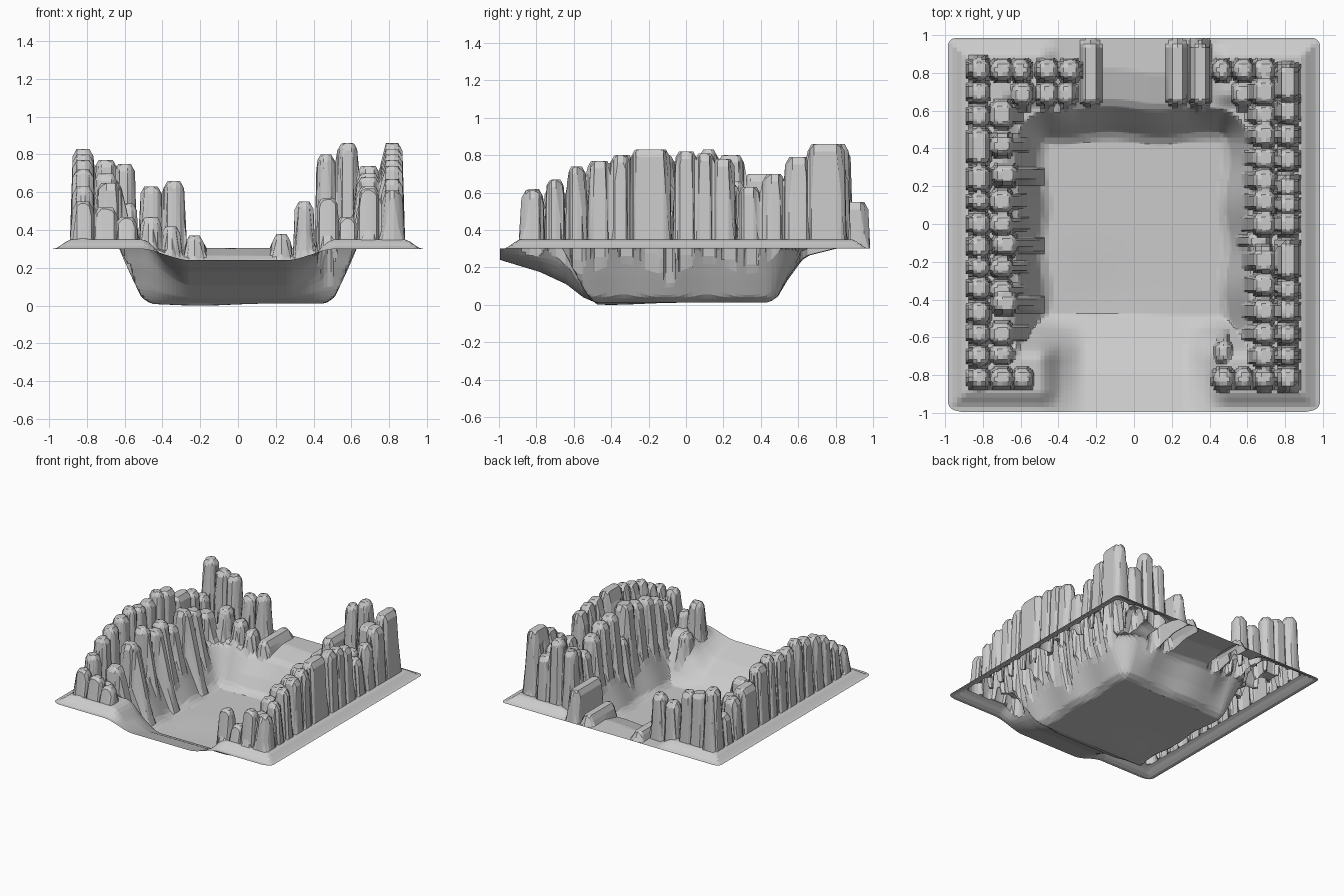
import bpy, bmesh, math

if "Cube" in bpy.data.objects:
    bpy.data.objects.remove(bpy.data.objects["Cube"])


def smooth(a, b, v):
    t = min(1, max(0, (v - a) / (b - a)))
    return t * t * (3 - 2 * t)


def curve(pts, v):
    # piecewise linear profile
    if v <= pts[0][0]:
        return pts[0][1]
    for (a, p), (b, q) in zip(pts, pts[1:]):
        if v <= b:
            return p + (q - p) * (v - a) / (b - a)
    return pts[-1][1]


WALL = [(0, .01), (.05, .045), (.1, .15), (.15, .26), (.17, .30), (.3, .30)]
BACK = [(0, .01), (.05, .045), (.1, .13), (.18, .24), (.22, .265), (.38, .305), (.57, .30)]
RAMP = [(0, .01), (.07, .04), (.16, .11), (.3, .175), (.53, .245)]


def ground(x, y):
    ax = abs(x)
    dx = max(0, ax - .45 + .012 * math.sin(14 * y))
    dy = max(0, y - .43 + .012 * math.sin(12 * x))
    df = max(0, -.48 - y)
    if dy > 0:                      # back wall with a shallow pass
        d = math.hypot(dx, dy)
        k = smooth(.28, .45, ax)
        z = curve(BACK, d) * (1 - k) + curve(WALL, d) * k
    elif df > 0:                    # front ramp, rising to the rim at both sides
        r = curve(RAMP, df)
        k = smooth(.25, .52, ax) * smooth(0, .25, df)
        z = max(r + (.30 - r) * k, curve(WALL, dx))
    else:
        z = curve(WALL, dx)
    if z < .011:                    # slight dip in the floor
        z = .012 - .012 * math.exp(-((x + .2) ** 2 + (y + .4) ** 2) * 20)
    # raised skirt around the rocks
    m = max(ax, abs(y))
    return z + .05 * smooth(.98, .88, m) * smooth(.60, .7, m) * smooth(.38, .5, ax)


# ---- rock layout: (x, y, half x, half y, height, foot x, foot y) ----
rocks = []


def row_y(x, items, hx=.055, foot=0):
    for y, hy, h in items:
        rocks.append((x, y, hx, hy, h, foot, 0))


def row_x(y, items, hy=.055, foot=0):
    for x, hx, h in items:
        rocks.append((x, y, hx, hy, h, 0, foot))


# left outer wall
row_y(-.82, [(.82, .06, .83), (.70, .06, .58), (.57, .06, .66), (.41, .10, .70),
             (.24, .07, .80), (.12, .05, .83), (0, .06, .80), (-.12, .06, .80),
             (-.23, .05, .83), (-.34, .06, .80), (-.47, .06, .77), (-.58, .055, .72),
             (-.70, .055, .63), (-.82, .055, .55)])
# left inner buttresses
row_y(-.70, [(.58, .07, .52), (.42, .06, .60), (.12, .06, .58), (0, .055, .66), (-.23, .05, .70),
             (-.35, .05, .60), (-.58, .06, .52), (-.69, .05, .42)], .06, .09)
row_y(-.68, [(.26, .055, .66), (-.11, .055, .64), (-.42, .055, .65)], .065, .11)
# right outer wall
row_y(.815, [(.75, .10, .86), (.60, .07, .79), (.47, .06, .70), (.34, .06, .63), (.20, .06, .78),
             (.10, .055, .81), (0, .06, .82), (-.19, .105, .83), (-.35, .055, .80),
             (-.46, .06, .77), (-.585, .05, .74), (-.70, .05, .67), (-.82, .06, .61)])
# right inner buttresses
row_y(.69, [(.70, .07, .74), (.58, .06, .56), (.47, .06, .62), (.35, .06, .55), (.23, .06, .64),
            (.12, .06, .70), (0, .06, .72), (-.19, .07, .74), (-.32, .06, .70),
            (-.46, .06, .68), (-.58, .055, .63), (-.70, .06, .55)], .06, -.05)
row_y(.66, [(-.09, .05, .50)], .06, -.05)
# back wall, left and right of the pass
row_x(.815, [(-.70, .06, .77), (-.60, .055, .75), (-.46, .058, .63), (-.34, .055, .66),
             (.465, .05, .80), (.58, .055, .86), (.69, .06, .70)])
row_x(.69, [(-.59, .057, .54), (-.46, .055, .47), (-.355, .05, .42), (.575, .055, .47)], .06, -.07)
# low ridges crossing the back pass
row_x(.80, [(-.23, .05, .37), (.23, .048, .38), (.35, .05, .55)], .175, -.02)
# front corners
row_x(-.82, [(-.70, .06, .52), (-.59, .055, .47), (.475, .055, .57), (.58, .05, .47), (.69, .055, .62)])
row_x(-.68, [(.475, .045, .37)], .06, .05)

BEVEL, WALLRUN = .022, .014


def surface(x, y):
    # highest of ground and every chamfered rock pillar
    z = ground(x, y)
    for rx, ry, hx, hy, h, fx, fy in rocks:
        ex, ey = abs(x - rx) - hx, abs(y - ry) - hy
        if ex > .14 or ey > .14:
            continue
        if ex > 0 and fx * (x - rx) > 0:
            ex *= WALLRUN / (WALLRUN + abs(fx))
        if ey > 0 and fy * (y - ry) > 0:
            ey *= WALLRUN / (WALLRUN + abs(fy))
        e = max(ex, ey, (ex + ey + .028) * .707)
        if e <= 0:
            p = h - .04 * max(0, 1 + e / BEVEL)
        else:
            p = h - .04 - (h - .12) * e / WALLRUN
        z = max(z, p)
    return z


def grid_lines(axis, lo, hi, step):
    # grid lines follow the rock edges, with even filling between them
    want = [lo, hi]
    for r in rocks:
        c, half = r[axis], r[axis + 2]
        for off in (half - BEVEL, half, half + WALLRUN):
            want += [c - off, c + off]
    want = sorted(w for w in want if lo <= w <= hi)
    keep = [lo]
    for w in want:
        if w - keep[-1] > .0055:
            keep.append(w)
    keep[-1] = hi
    out = [lo]
    for a, b in zip(keep, keep[1:]):
        n = max(1, math.ceil((b - a) / step))
        out += [a + (b - a) * i / n for i in range(1, n + 1)]
    return out


# ---- one continuous sheet: basin, ramp, rim and rocks ----
bm = bmesh.new()
xs = grid_lines(0, -.985, .985, .028)
ys = grid_lines(1, -.995, .985, .028)
rows = []
for y in ys:
    row = []
    for x in xs:
        z = surface(x, y)
        px, py = x, y
        if abs(x) > .93 and abs(y) > .93:            # rounded plate corners
            ox, oy = abs(x) - .93, abs(y) - .93
            s = min(1, .06 / math.hypot(ox, oy))
            px = math.copysign(.93 + ox * s, x)
            py = math.copysign(.93 + oy * s, y)
        row.append(bm.verts.new((px, py, z)))
    rows.append(row)
for a, b in zip(rows, rows[1:]):
    for i in range(len(xs) - 1):
        bm.faces.new((a[i], a[i + 1], b[i + 1], b[i]))
me = bpy.data.meshes.new("rocky_valley")
bm.to_mesh(me)
bm.free()
bpy.context.collection.objects.link(bpy.data.objects.new("rocky_valley", me))
